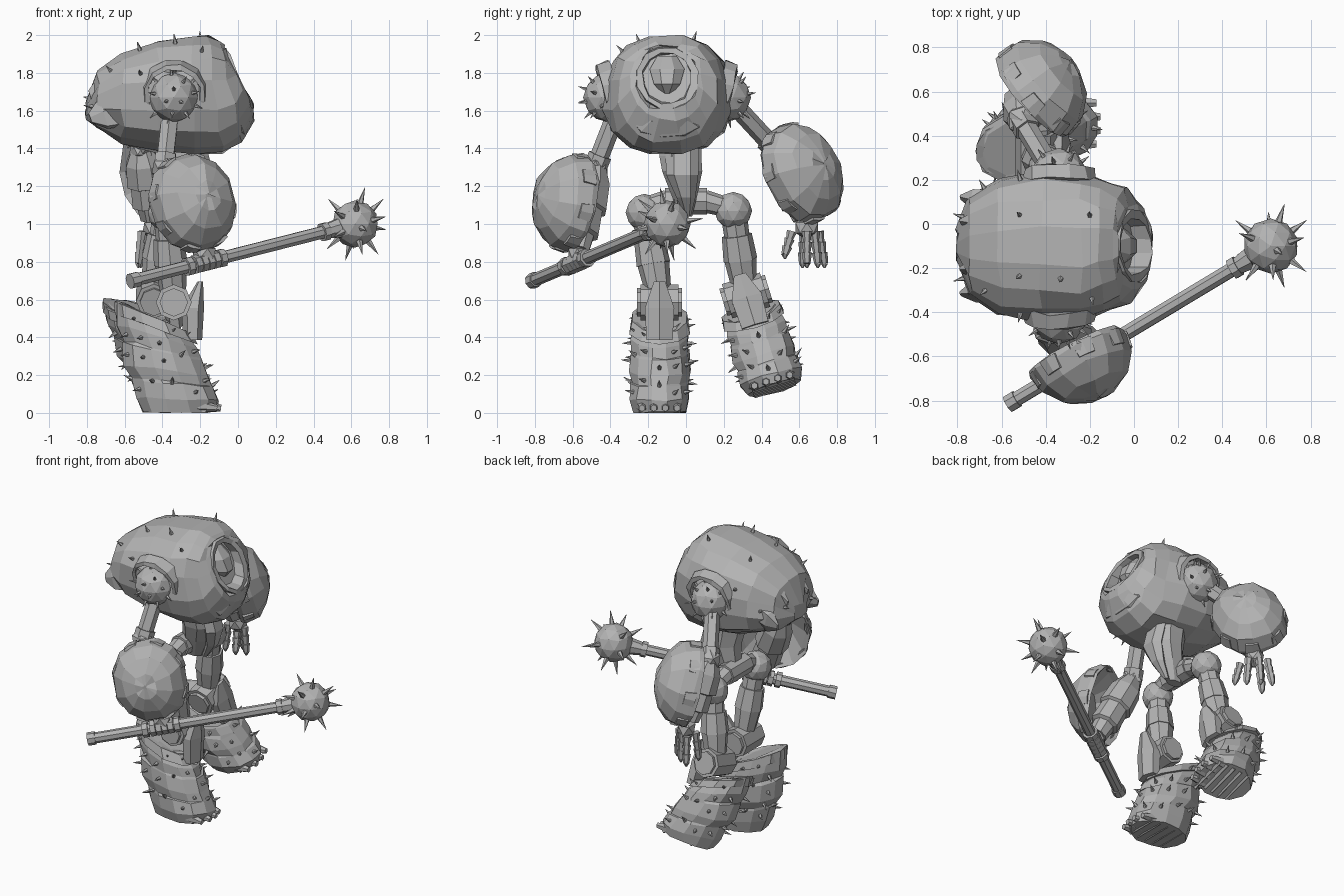
import bpy, bmesh, math, random
from mathutils import Matrix, Vector as V

random.seed(4)
cube = bpy.data.objects.get("Cube")
if cube:
    bpy.data.objects.remove(cube)

stone = bpy.data.materials.new("stone_grey")
stone.use_nodes = True
grey = (0.45, 0.45, 0.45, 1)
stone.diffuse_color = grey
stone.node_tree.nodes["Principled BSDF"].inputs["Base Color"].default_value = grey
IDENT = Matrix.Identity(4)
SWAP_XY = Matrix(((0, 1, 0, 0), (1, 0, 0, 0), (0, 0, 1, 0), (0, 0, 0, 1)))


def finish(name, bm, place=IDENT, jitter=0):
    for v in bm.verts:
        v.co += V([random.uniform(-jitter, jitter) for _ in range(3)])
    bm.transform(place)
    bmesh.ops.recalc_face_normals(bm, faces=bm.faces)
    mesh = bpy.data.meshes.new(name)
    bm.to_mesh(mesh)
    bm.free()
    mesh.materials.append(stone)
    obj = bpy.data.objects.new(name, mesh)
    bpy.context.collection.objects.link(obj)
    return obj


def frame(origin, z, x):
    z = V(z).normalized()
    x = V(x)
    x = (x - z * x.dot(z)).normalized()
    m = Matrix((x, z.cross(x), z)).transposed().to_4x4()
    m.translation = V(origin)
    return m


def loft(name, rings, n=12, place=IDENT, jitter=0, power=1):
    """Rings are (u, v, w, radius_u, radius_v, tilt of w along v)."""
    bm = bmesh.new()
    loops = []
    for u, v, w, ru, rv, *tilt in rings:
        k = tilt[0] if tilt else 0
        loop = []
        for i in range(n):
            a = 2 * math.pi * (i + 0.5) / n
            c, s = [math.copysign(abs(t) ** power, t) for t in (math.cos(a), math.sin(a))]
            loop.append(bm.verts.new((u + ru * c, v + rv * s, w + k * s)))
        loops.append(loop)
    for a, b in zip(loops, loops[1:]):
        for i in range(n):
            j = (i + 1) % n
            bm.faces.new((a[i], a[j], b[j], b[i]))
    bm.faces.new(loops[0])
    bm.faces.new(loops[-1])
    return finish(name, bm, place, jitter)


def add_rod(bm, a, b, r1, r2, n=8):
    a, b = V(a), V(b)
    d = b - a
    side = (1, 0, 0) if abs(d.normalized().x) < 0.9 else (0, 1, 0)
    bmesh.ops.create_cone(bm, cap_ends=True, segments=n, radius1=r1, radius2=r2,
                          depth=d.length, matrix=frame((a + b) / 2, d, side))


def rods(name, parts, n=8):
    bm = bmesh.new()
    for a, b, r1, r2 in parts:
        add_rod(bm, a, b, r1, r2, n)
    return finish(name, bm)


def ball(name, c, r, scale=(1, 1, 1), detail=2):
    bm = bmesh.new()
    bmesh.ops.create_icosphere(bm, subdivisions=detail, radius=r,
                               matrix=Matrix.Translation(c) @ Matrix.Diagonal((*scale, 1)))
    return finish(name, bm)


def spikes(name, obj, gap, length, radius, rule=lambda c, n: True):
    faces = list(obj.data.polygons)
    random.shuffle(faces)
    bm, used = bmesh.new(), []
    for f in faces:
        c, n = f.center, f.normal
        if rule(c, n) and all((c - p).length > gap for p in used):
            used.append(c.copy())
            add_rod(bm, c - n * 0.01, c + n * length, radius, 0.001, 5)
    finish(name, bm)


# Torso: hollow shell lofted from the back to the face opening
to_x = Matrix(((0, 0, 1, 0), (1, 0, 0, 0), (0, 1, 0, 0), (0, 0, 0, 1)))
Y = -0.1
torso = loft("torso_shell", [
    (Y, 1.60, -0.80, .08, .05), (Y, 1.65, -0.74, .22, .16), (Y, 1.67, -0.61, .31, .245),
    (Y, 1.67, -0.42, .345, .295), (Y, 1.68, -0.24, .34, .31), (Y, 1.685, -0.12, .30, .31, -.04),
    (Y, 1.70, -0.04, .26, .265, -.06), (Y, 1.75, 0.0, .19, .20, -.08),
    (Y, 1.77, 0.0, .16, .17, -.08), (Y, 1.77, -0.03, .14, .15, -.07),
    (Y, 1.78, -0.2, .12, .13, -.05)], 16, to_x, 0.012, 0.85)
spikes("torso_spikes", torso, 0.16, 0.05, 0.015,
       lambda c, n: n.x < 0.2 and n.z > 0.1 and abs(c.y - Y) > 0.13)
loft("face_collar", [(Y, 1.77, -.06, .17, .18, -.08), (Y, 1.77, .01, .165, .17, -.08),
                     (Y, 1.77, .01, .13, .14, -.07), (Y, 1.77, -.08, .125, .13, -.06)],
     12, to_x, 0.008)
loft("chin_plate", [(Y, 1.52, -.12, .22, .11, -.03), (Y, 1.54, .01, .18, .08, -.03),
                    (Y, 1.57, .05, .11, .04, -.02)], 9, to_x)
loft("head", [(Y, -.05, 1.67, .01, .01), (Y, -.06, 1.74, .075, .08), (Y, -.1, 1.82, .1, .09),
              (Y, -.13, 1.89, .055, .05)], 8, SWAP_XY)
for i, (y, z) in enumerate([(-.3, 1.6), (-.2, 1.72), (.0, 1.72), (.1, 1.6)]):
    place = frame((-0.66, y, z), (-0.8, (y - Y) * 0.6, -0.25), (0, 0.3, 1))
    loft(f"back_plate_{i}", [(0, 0, -.1, .12, .07), (0, 0, .06, .09, .05), (0, 0, .13, .03, .01)],
         6, place)

# Shoulders under overhanging arches
for side, sy in (("right", -1), ("left", 1)):
    c = V((-0.34, Y + sy * 0.305, 1.67))
    shoulder = ball(side + "_shoulder", c, 0.14, (.95, 1, .95))
    spikes(side + "_shoulder_spikes", shoulder, 0.055, 0.045, 0.013,
           lambda p, n: n.y * sy > 0.1)
    loft(side + "_shoulder_rim", [(0, 0, -.05, .18, .18), (0, 0, .02, .165, .165),
                                  (0, 0, .025, .14, .14), (0, 0, -.03, .13, .13)],
         12, frame(c + V((0, sy * .01, .02)), (0, sy, -0.25), (1, 0, 0)), 0.008)


# Arms: upper arm bar, bracer, joint and domed guard
def arm(side, shoulder, elbow, wrist, guard, normal, axis, b, a):
    shoulder, elbow, wrist = V(shoulder), V(elbow), V(wrist)
    rods(side + "_upper_arm", [(shoulder, elbow, .05, .05),
                               (elbow.lerp(shoulder, .18), elbow, .062, .062)], 6)
    ball(side + "_elbow", elbow, 0.075, detail=1)
    d = wrist - elbow
    L = d.length
    loft(side + "_bracer", [(0, 0, 0, .06, .06), (0, 0, L * .2, .1, .1), (0, 0, L * .5, .11, .11),
                            (0, 0, L * .52, .09, .09), (0, 0, L * .8, .095, .095),
                            (0, 0, L * .82, .07, .07), (0, 0, L, .06, .06)],
         8, frame(elbow, d, (1, 0, 0)))
    place = frame(guard, normal, axis)
    dome = [(0, 0, .1, a * .4, b * .4), (0, 0, 0, a * .85, b * .85), (0, 0, -.03, a * .97, b * .97),
            (0, 0, .0, a, b), (0, 0, .085, a * .92, b * .92), (0, 0, .16, a * .66, b * .66),
            (0, 0, .2, a * .3, b * .3), (0, 0, .21, a * .05, b * .05)]
    loft(side + "_arm_guard", dome, 12, place, 0.008, 0.9)
    # Notched plates round the guard edge
    turn = place.to_3x3()
    for i in range(8):
        t = math.pi * (i + .5) / 4
        p = place @ V((a * .95 * math.cos(t), b * .95 * math.sin(t), .015))
        loft(f"{side}_guard_edge_{i}", [(0, 0, -.03, .055, .02), (0, 0, .04, .045, .012)], 6,
             frame(p, V(normal), turn @ V((-math.sin(t), math.cos(t), 0))))


arm("right", (-.35, -.34, 1.66), (-.39, -.48, 1.3), (-.18, -.57, .86),
    (-.245, -.6, 1.11), (.42, -.87, .2), (.28, -.08, -1), .235, .265)
arm("left", (-.36, .22, 1.67), (-.51, .47, 1.4), (-.46, .62, 1.03),
    (-.44, .6, 1.265), (.7, .62, .25), (-.12, .5, -.9), .23, .28)

# Left hand with jointed fingers
palm = V((-.45, .64, .98))
ball("left_palm", palm, 0.07, (.9, 1, .9), 1)
for i, (dx, dy) in enumerate([(.05, -.1), (.05, .0), (.0, .05), (-.05, .08), (-.06, -.02)]):
    p, parts = palm + V((dx, dy * .8, -.02)), []
    for k in range(3):
        q = p + V((dx * .1, dy * .12, -.056 if i else -.04))
        parts.append((p, q, .027, .019))
        p = q
    parts.append((p, p + V((0, 0, -.025)), .02, .005))
    rods(f"left_finger_{i}", parts, 6)

# Mace with collars and a spiked head
butt, tip = V((-.56, -.81, .70)), V((.62, -.1, 1.0))
at = lambda t: butt.lerp(tip, t)
rods("mace_handle", [(butt, tip, .035, .035), (at(-.01), at(.025), .042, .042)], 8)
rods("mace_collars", [(at(t), at(t + .025), .05, .05) for t in (.24, .385, .85)]
     + [(at(.875), at(.93), .042, .055)], 8)
mace = ball("mace_head", tip, 0.125)
spikes("mace_spikes", mace, 0.078, 0.085, 0.019)

# Right hand wrapped round the handle
rods("right_fingers", [(at(t), at(t + .024), .052, .05) for t in (.275, .302, .329, .356)], 7)
ball("right_palm", (-.18, -.575, .845), 0.07, (1, .8, .8), 1)

# Abdomen and pelvis
loft("abdomen", [(-.3, -.03, 1.5, .13, .12), (-.28, -.03, 1.36, .13, .12),
                 (-.27, -.02, 1.28, .12, .115), (-.3, -.01, 1.17, .1, .08),
                 (-.33, 0, 1.04, .06, .035)], 8)
loft("groin_plate", [(-.2, -.02, 1.4, .04, .09), (-.17, -.02, 1.26, .05, .085),
                     (-.2, 0, 1.14, .04, .05), (-.26, .01, 1.04, .02, .015)], 6)
rods("pelvis", [((-.37, s * .25, 1.08), (-.37, s * .1, 1.12), .05, .06) for s in (-1, 1)]
     + [((-.37, -.11, 1.12), (-.37, .11, 1.12), .07, .07)], 8)


# Legs: hip, thigh, knee, plated spiked boot, toes and treads
def leg(side, M, hip):
    knee = M @ V((-.34, 0, .60))
    hip = V(hip)
    ball(side + "_hip", hip, 0.1)
    rods(side + "_thigh", [(hip, knee, .07, .06), (hip.lerp(knee, .3), hip.lerp(knee, .6), .08, .09),
                           (hip.lerp(knee, .6), hip.lerp(knee, .9), .085, .07)], 8)
    rods(side + "_knee_joint", [(M @ V((-.34, -.12, .58)), M @ V((-.34, .12, .58)), .075, .075),
                                (M @ V((-.34, -.1, .58)), M @ V((-.34, .1, .58)), .095, .095)], 8)
    B = M @ SWAP_XY
    loft(side + "_knee_guard", [(0, -.24, .38, .08, .05), (0, -.24, .55, .09, .06),
                                (0, -.2, .69, .035, .015)], 6, B)
    boot = loft(side + "_boot", [
        (0, -.31, 0, .14, .2), (0, -.32, .07, .165, .225, -.01), (0, -.345, .15, .16, .22, -.02),
        (0, -.35, .16, .155, .215, -.02), (0, -.38, .22, .165, .23, -.03),
        (0, -.4, .32, .16, .215, -.05), (0, -.4, .33, .15, .205, -.05),
        (0, -.43, .40, .155, .215, -.06), (0, -.47, .51, .13, .18, -.08),
        (0, -.47, .50, .1, .14, -.07), (0, -.46, .42, .08, .1, -.06)], 12, B, 0.007)
    up = (M.to_3x3() @ V((0, 0, 1))).normalized()
    spikes(side + "_boot_spikes", boot, 0.085, 0.05, 0.015,
           lambda c, n: abs(n.dot(up)) < 0.6 and 0.04 < (M.inverted() @ c).z < 0.5)
    loft(side + "_boot_cuff", [(0, -.43, .44, .165, .22, -.08), (0, -.45, .5, .155, .2, -.08),
                               (0, -.45, .5, .12, .16, -.08)], 10, B, 0.005)
    for i in range(4):
        y = (i - 1.5) * .062
        x = -.13 - abs(i - 1.5) * .02
        rods(f"{side}_toe_{i}", [(M @ V((x - .06, y, .035)), M @ V((x + .05, y, .02)), .035, .018)], 6)
    rods(side + "_sole_treads", [(M @ V((x, -.11, .008)), M @ V((x, .11, .008)), .014, .014)
                                 for x in (-.42, -.36, -.3, -.24, -.18)], 4)


leg("right", Matrix.Translation((0, -.14, .005)), (-.38, -.22, 1.06))
# The left leg steps back with its sole tipped outward
stance = (Matrix.Translation((-.39, .47, .125)) @ Matrix.Rotation(math.radians(17), 4, "X")
          @ Matrix.Rotation(math.radians(-8), 4, "Y") @ Matrix.Diagonal((.9, 1.05, .9, 1))
          @ Matrix.Translation((.36, 0, 0)))
leg("left", stance, (-.38, .25, 1.07))
